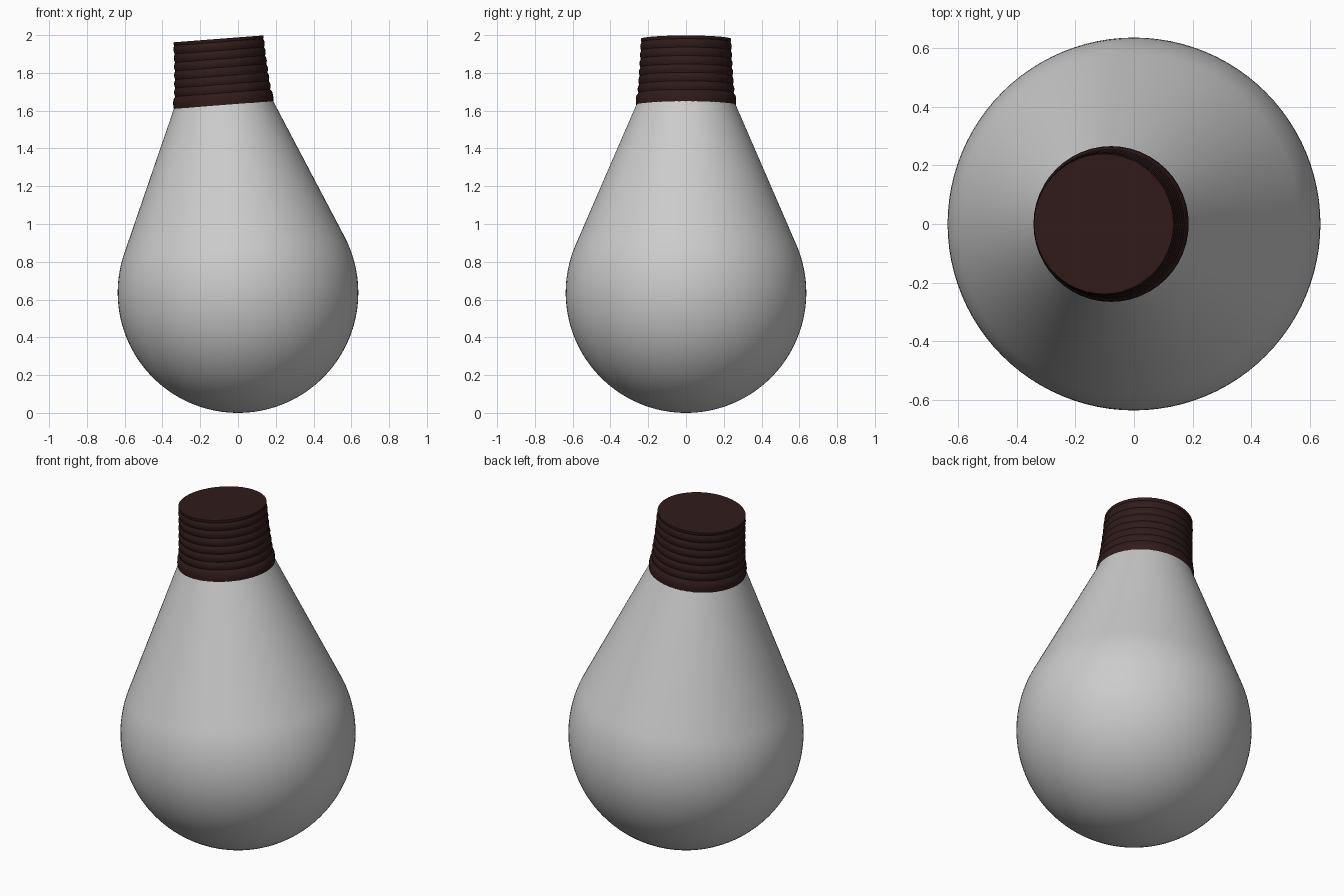
import bpy, bmesh, math
from mathutils import Matrix

if "Cube" in bpy.data.objects:
    bpy.data.objects.remove(bpy.data.objects["Cube"])

R = 0.637                      # globe radius
TILT = math.radians(-4.4)      # whole bulb leans towards -x
PLACE = Matrix.Translation((0, 0, R)) @ Matrix.Rotation(TILT, 4, 'Y')


def lathe(name, profile, segments, sharp):
    """Spin an (r, z) profile about z, then lean it around the globe centre."""
    bm = bmesh.new()
    verts = [bm.verts.new((r, 0, z)) for r, z in profile]
    edges = [bm.edges.new(p) for p in zip(verts, verts[1:])]
    bmesh.ops.spin(bm, geom=verts + edges, axis=(0, 0, 1), cent=(0, 0, 0),
                   angle=math.tau, steps=segments)
    bmesh.ops.remove_doubles(bm, verts=bm.verts, dist=1e-5)
    bmesh.ops.recalc_face_normals(bm, faces=bm.faces)
    bm.transform(PLACE)
    mesh = bpy.data.meshes.new(name)
    bm.to_mesh(mesh)
    bm.free()
    ob = bpy.data.objects.new(name, mesh)
    bpy.context.collection.objects.link(ob)
    bpy.ops.object.select_all(action='DESELECT')
    ob.select_set(True)
    bpy.context.view_layer.objects.active = ob
    bpy.ops.object.shade_smooth_by_angle(angle=math.radians(sharp))
    return ob


# Glass: round globe running tangentially into a tapering neck
steps = 40
glass = []
for i in range(steps + 1):
    a = math.radians(-90 + i / steps * 113.5)
    glass.append((R * math.cos(a) if i else 0, R * math.sin(a)))
r0, z0 = glass[-1]
for i in range(1, 9):
    t = i / 8
    glass.append((r0 + (0.262 - r0) * t, z0 + (1.0 - z0) * t))
glass.append((0, 1.0))
lathe("glass_bulb", glass, 96, 40)

# Screw cap: flared collar, rounded thread ridges, flat end
cap = [(0, 0.995), (0.264, 0.995), (0.266, 1.02), (0.263, 1.045), (0.252, 1.06)]
ridges, z1, z2 = 6, 1.06, 1.33
for i in range(ridges):
    for k in range(1, 7):
        t = (i + k / 6) / ridges
        core = 0.236 + 0.016 * (1 - t) ** 1.5
        cap.append((core + 0.006 * math.sin(math.pi * k / 6), z1 + (z2 - z1) * t))
cap += [(0.239, 1.337), (0.239, 1.347), (0, 1.347)]
screw_cap = lathe("screw_cap", cap, 48, 40)

brown = bpy.data.materials.new("dark_brown")
brown.diffuse_color = (0.03, 0.011, 0.011, 1)
brown.use_nodes = True
brown.node_tree.nodes["Principled BSDF"].inputs["Base Color"].default_value = brown.diffuse_color
screw_cap.data.materials.append(brown)
